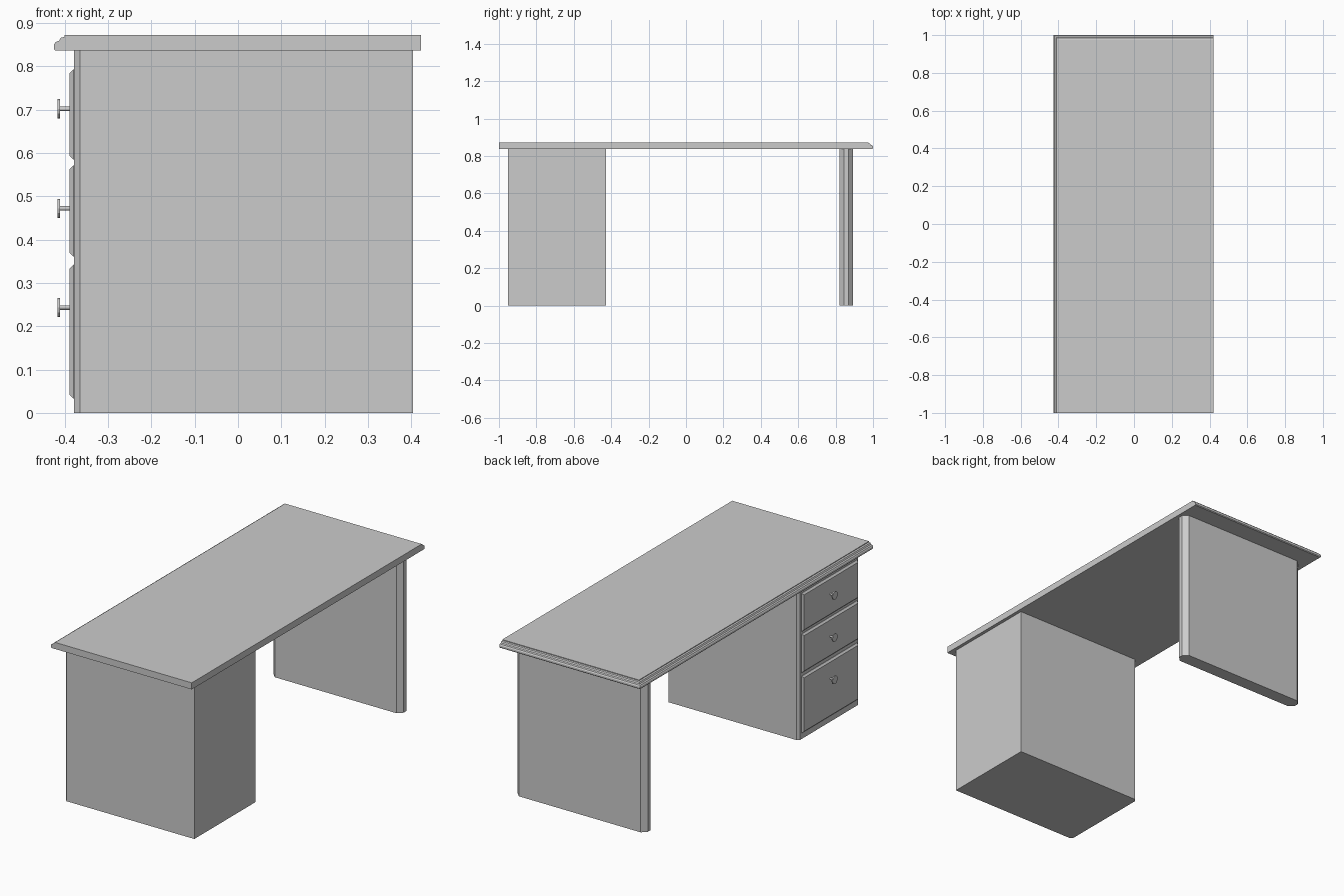
import bpy, bmesh
from math import pi
from mathutils import Matrix

if "Cube" in bpy.data.objects:
    bpy.data.objects.remove(bpy.data.objects["Cube"])


def finish(name, bm):
    bmesh.ops.recalc_face_normals(bm, faces=bm.faces)
    me = bpy.data.meshes.new(name)
    bm.to_mesh(me)
    bm.free()
    ob = bpy.data.objects.new(name, me)
    bpy.context.collection.objects.link(ob)
    return ob


def loft(name, rings):
    """Join equal-sized point rings and cap both ends."""
    bm = bmesh.new()
    vs = [[bm.verts.new(p) for p in r] for r in rings]
    n = len(vs[0])
    for a, b in zip(vs, vs[1:]):
        for i in range(n):
            j = (i + 1) % n
            bm.faces.new((a[i], a[j], b[j], b[i]))
    bm.faces.new(vs[0])
    bm.faces.new(vs[-1])
    return finish(name, bm)


def prism(name, outline, z0, z1):
    return loft(name, [[(x, y, z) for x, y in outline] for z in (z0, z1)])


TOP_Z = 0.836

# Tabletop: moulded edge on the drawer side and on the leg end only
profile = [(0.021, 0.836), (0.025, 0.840), (0.025, 0.850), (0.021, 0.856),
           (0.013, 0.859), (0.009, 0.866), (0.0, 0.868), (0.0, 0.872)]
loft("tabletop", [[(-0.40 - o, -1, z), (0.422, -1, z),
                   (0.422, 0.975 + o, z), (-0.40 - o, 0.975 + o, z)]
                  for o, z in profile])

# Drawer pedestal with chamfered front corners
c = 0.013
prism("pedestal", [(0.404, -0.952), (0.404, -0.428), (-0.378 + c, -0.428),
                   (-0.378, -0.428 - c), (-0.378, -0.952 + c),
                   (-0.378 + c, -0.952)], 0, TOP_Z)

# Panel leg with all vertical edges chamfered
c = 0.025
x0, x1, y0, y1 = -0.378, 0.404, 0.82, 0.893
prism("panel_leg", [(x0 + c, y0), (x1 - c, y0), (x1, y0 + c), (x1, y1 - c),
                    (x1 - c, y1), (x0 + c, y1), (x0, y1 - c), (x0, y0 + c)],
      0, TOP_Z)

# Drawers with bevelled fronts and knobs
drawers = [("bottom", 0.033, 0.342, 0.243),
           ("middle", 0.361, 0.571, 0.472),
           ("top", 0.585, 0.793, 0.702)]
for label, z0, z1, kz in drawers:
    rings = []
    for x, i in ((-0.370, 0), (-0.380, 0), (-0.389, 0.009)):
        ya, yb, za, zb = -0.93 + i, -0.45 - i, z0 + i, z1 - i
        rings.append([(x, ya, za), (x, yb, za), (x, yb, zb), (x, ya, zb)])
    loft(label + "_drawer_front", rings)

    bm = bmesh.new()
    for xa, xb, r in ((-0.412, -0.386, 0.005), (-0.417, -0.411, 0.022)):
        m = (Matrix.Translation(((xa + xb) / 2, -0.685, kz))
             @ Matrix.Rotation(pi / 2, 4, 'Y'))
        bmesh.ops.create_cone(bm, cap_ends=True, segments=12, radius1=r,
                              radius2=r, depth=xb - xa, matrix=m)
    finish(label + "_drawer_knob", bm)
